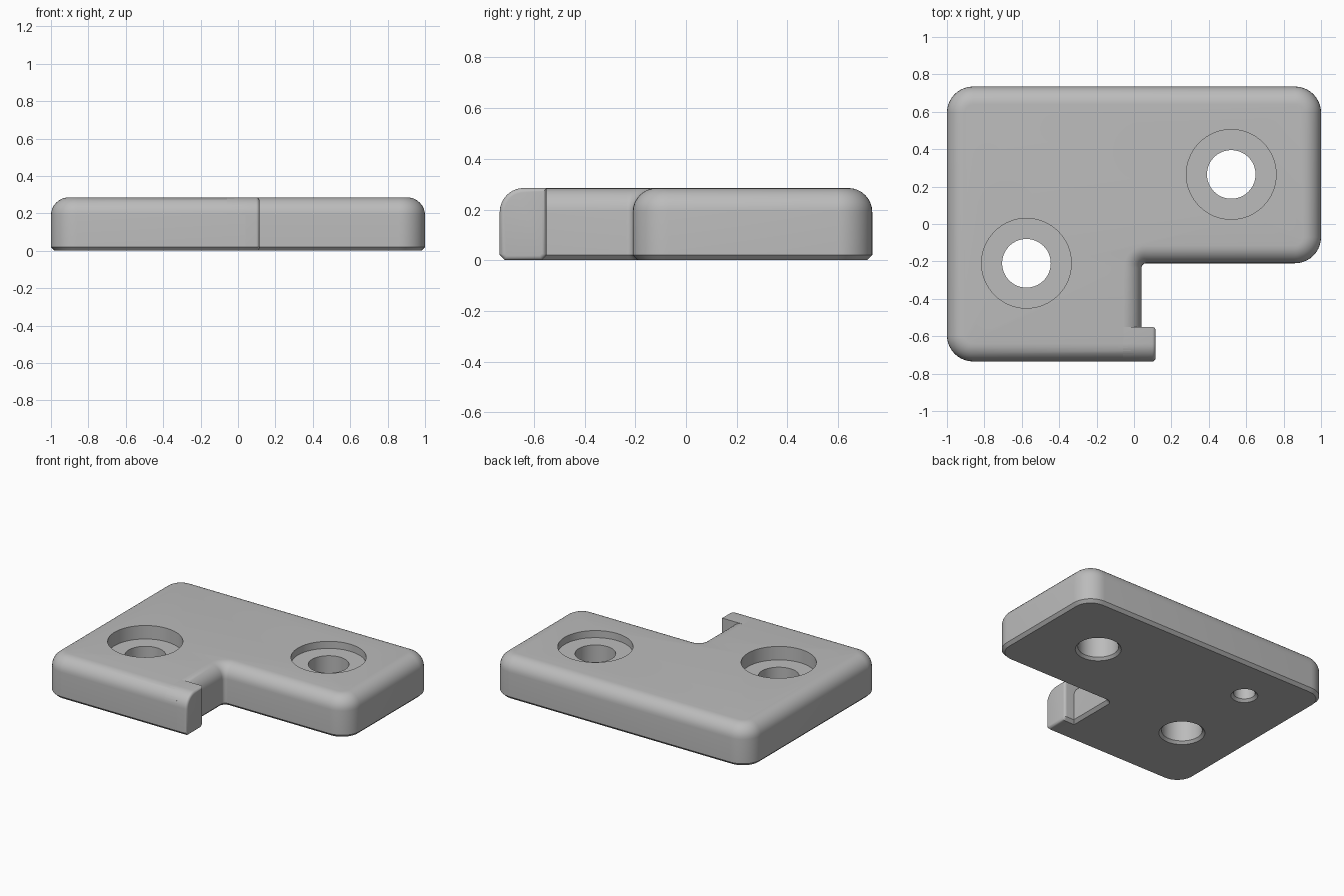
import bpy, bmesh, math
from mathutils import Vector

if "Cube" in bpy.data.objects:
    bpy.data.objects.remove(bpy.data.objects["Cube"])

TOP, FILLET, CHAMFER = 0.285, 0.095, 0.02

grey = bpy.data.materials.new("light_grey")
grey.use_nodes = True
COLOUR = (0.5, 0.5, 0.5, 1)
grey.diffuse_color = COLOUR
grey.node_tree.nodes["Principled BSDF"].inputs["Base Color"].default_value = COLOUR


def rounded(corners, inset, steps=10):
    """Inset a counter-clockwise outline of (x, y, radius) corners and round it."""
    points = []
    for i, (x, y, r) in enumerate(corners):
        here = Vector((x, y))
        before = (here - Vector(corners[i - 1][:2])).normalized()
        after = (Vector(corners[(i + 1) % len(corners)][:2]) - here).normalized()
        n1, n2 = Vector((before.y, -before.x)), Vector((after.y, -after.x))
        mitre = (n1 + n2) / (1 + n1.dot(n2))
        side = 1 if before.cross(after) > 0 else -1
        radius = max(r - side * inset, 0) if r else 0
        centre = here - mitre * (inset + side * radius)
        turn = math.atan2(n1.cross(n2), n1.dot(n2))
        start = math.atan2(n1.y, n1.x)
        for k in range(steps + 1):
            a = start + turn * k / steps
            points.append(centre + side * radius * Vector((math.cos(a), math.sin(a))))
    return points


def finish(name, bm):
    bmesh.ops.remove_doubles(bm, verts=bm.verts, dist=1e-5)
    bmesh.ops.recalc_face_normals(bm, faces=bm.faces)
    mesh = bpy.data.meshes.new(name)
    bm.to_mesh(mesh)
    bm.free()
    mesh.materials.append(grey)
    obj = bpy.data.objects.new(name, mesh)
    bpy.context.collection.objects.link(obj)
    return obj


def loft(name, corners, levels, place):
    """Stack inset copies of an outline; levels are (inset, height)."""
    bm = bmesh.new()
    rings = [[bm.verts.new(place(p.x, p.y, h)) for p in rounded(corners, inset)]
             for inset, h in levels]
    for low, high in zip(rings, rings[1:]):
        for i in range(len(low)):
            bm.faces.new((low[i - 1], low[i], high[i], high[i - 1]))
    bm.faces.new(rings[0])
    bm.faces.new(rings[-1])
    return finish(name, bm)


def edge_round(radius, end, steps=8):
    """Levels that round over an edge, ending at the given height."""
    angles = [math.pi / 2 * k / steps for k in range(steps + 1)]
    return [(radius * (1 - math.cos(a)), end - radius * (1 - math.sin(a))) for a in angles]


def drill(target, x, y, profile, sides=64):
    """Cut a turned (radius, height) profile out of the target."""
    bm = bmesh.new()
    rings = [[bm.verts.new((x + r * math.cos(math.tau * k / sides),
                            y + r * math.sin(math.tau * k / sides), z))
              for k in range(sides)] for r, z in profile]
    for low, high in zip(rings, rings[1:]):
        for i in range(sides):
            bm.faces.new((low[i - 1], low[i], high[i], high[i - 1]))
    bm.faces.new(rings[0])
    bm.faces.new(rings[-1])
    cutter = finish("hole_cutter", bm)
    cutter.hide_render = True
    cut = target.modifiers.new("hole", "BOOLEAN")
    cut.operation, cut.solver, cut.object = "DIFFERENCE", "EXACT", cutter
    bpy.context.view_layer.objects.active = target
    bpy.ops.object.modifier_apply(modifier=cut.name)
    bpy.data.objects.remove(cutter)


# L-shaped plate with a rounded top edge and a chamfered bottom edge
R = 0.14
plate_outline = [(-1, -0.735, R), (0.04, -0.735, 0), (0.04, -0.21, 0.025),
                 (1, -0.21, R), (1, 0.735, R), (-1, 0.735, R)]
plate = loft("plate", plate_outline,
             [(CHAMFER, 0), (0, CHAMFER)] + edge_round(FILLET, TOP),
             lambda x, y, h: (x, y, h))

# Small square-shouldered tab at the front, running sideways out of the plate
front, back = -0.735, -0.55
tab_outline = [(front + CHAMFER, 0, 0), (back - CHAMFER, 0, 0), (back, CHAMFER, 0),
               (back, TOP, 0), (front, TOP, FILLET), (front, CHAMFER, 0)]
tab = loft("front_tab", tab_outline, [(0, -0.06)] + edge_round(0.018, 0.115, 5),
           lambda y, z, h: (h, y, z))

# Two counterbored screw holes, each with its own seat height
for x, y, seat in ((-0.575, -0.21, 0.19), (0.52, 0.265, 0.235)):
    drill(plate, x, y, [(0.167, -0.02), (0.13, 0.017), (0.13, seat),
                        (0.24, seat), (0.24, 0.35)])

# Blind pin hole in the underside
drill(plate, -0.575, 0.41, [(0.106, -0.02), (0.069, 0.017), (0.069, 0.15)])

for obj in (plate, tab):
    bpy.ops.object.select_all(action="DESELECT")
    obj.select_set(True)
    bpy.context.view_layer.objects.active = obj
    bpy.ops.object.shade_smooth_by_angle(angle=math.radians(30))
